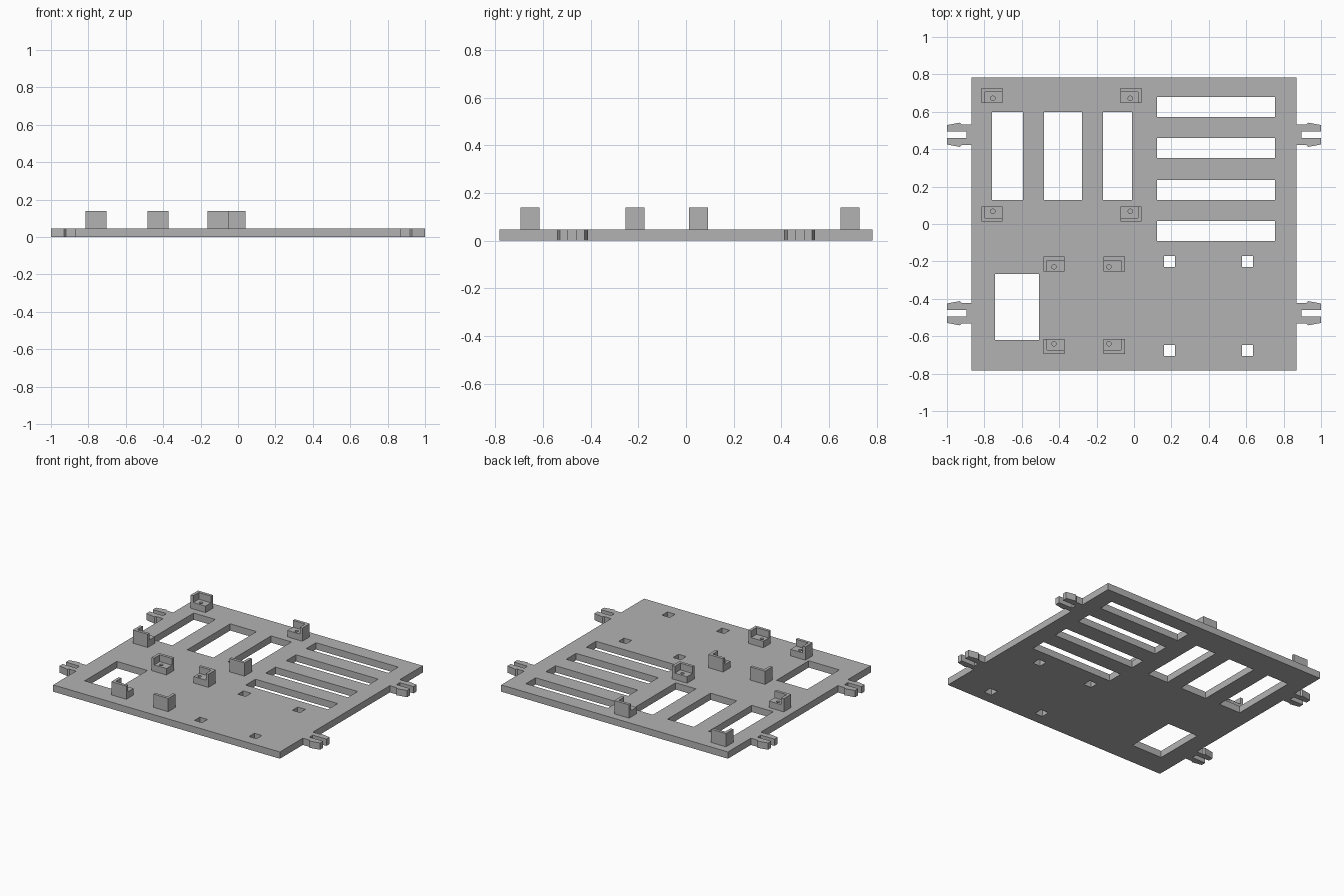
import bpy, bmesh
from mathutils import Matrix, Vector

cube = bpy.data.objects.get("Cube")
if cube:
    bpy.data.objects.remove(cube)

grey = bpy.data.materials.new("plain grey")
grey.use_nodes = True
colour = (0.45, 0.45, 0.45, 1)
grey.diffuse_color = colour
grey.node_tree.nodes["Principled BSDF"].inputs["Base Color"].default_value = colour

THICK = 0.047
SHELF = 0.092
TOP = 0.139


def add_box(bm, x0, x1, y0, y1, z0, z1):
    size = Vector((x1 - x0, y1 - y0, z1 - z0))
    mid = Vector((x0 + x1, y0 + y1, z0 + z1)) / 2
    bmesh.ops.create_cube(bm, size=1, matrix=Matrix.Translation(mid) @ Matrix.Diagonal(size).to_4x4())


def make_object(name, bm):
    bmesh.ops.recalc_face_normals(bm, faces=bm.faces)
    mesh = bpy.data.meshes.new(name)
    bm.to_mesh(mesh)
    bm.free()
    mesh.materials.append(grey)
    obj = bpy.data.objects.new(name, mesh)
    bpy.context.collection.objects.link(obj)
    return obj


def cut(obj, bm):
    """Subtract the cutter, bake the result and drop the cutter."""
    cutter = make_object("cutter", bm)
    cutter.hide_render = True
    mod = obj.modifiers.new("cut", 'BOOLEAN')
    mod.operation, mod.solver, mod.object = 'DIFFERENCE', 'EXACT', cutter
    bpy.context.view_layer.objects.active = obj
    bpy.ops.object.modifier_apply(modifier=mod.name)
    bpy.data.objects.remove(cutter)


# Base plate with its windows, vent slots and square holes
bm = bmesh.new()
add_box(bm, -0.87, 0.87, -0.783, 0.783, 0, THICK)
base_plate = make_object("base_plate", bm)

holes = [(x0, x1, 0.128, 0.6) for x0, x1 in ((-0.76, -0.594), (-0.48, -0.278), (-0.166, -0.01))]
holes += [(0.123, 0.754, y, y + 0.107) for y in (0.572, 0.353, 0.128, -0.091)]
holes += [(-0.743, -0.508, -0.62, -0.267)]
holes += [(x, x + 0.059, y, y + 0.059) for x in (0.16, 0.578) for y in (-0.706, -0.23)]
bm = bmesh.new()
for x0, x1, y0, y1 in holes:
    add_box(bm, x0, x1, y0, y1, -0.1, 0.1)
cut(base_plate, bm)


# Corner holders: a block with an open pocket, walls on two sides and a screw hole
def corner_holder(name, x, y, hole_x, side, end):
    hx, hy, wall = 0.057, 0.04, 0.02
    bm = bmesh.new()
    add_box(bm, x - hx, x + hx, y - hy, y + hy, THICK, TOP)
    holder = make_object(name, bm)
    px, py = x - side * wall, y - end * wall
    bm = bmesh.new()
    add_box(bm, px - hx, px + hx, py - hy, py + hy, SHELF, TOP + 0.1)
    cut(holder, bm)
    bm = bmesh.new()
    bmesh.ops.create_cone(bm, cap_ends=True, segments=24, radius1=0.012, radius2=0.012, depth=0.08,
                          matrix=Matrix.Translation((hole_x, y - end * 0.015, SHELF)))
    cut(holder, bm)


columns = {
    "rear": [(-0.759, -0.755, -1), (-0.016, -0.02, 1)],
    "front": [(-0.428, -0.428, -1), (-0.106, -0.134, 1)],
}
rows = {"rear": [(0.687, 1), (0.053, -1)], "front": [(-0.214, 1), (-0.655, -1)]}
for group in columns:
    for x, hole_x, side in columns[group]:
        for y, end in rows[group]:
            name = f"{group}_holder_{'left' if side > 0 else 'right'}_{'back' if end > 0 else 'front'}"
            corner_holder(name, x, y, hole_x, side, end)

# Forked snap clips: half outline from the slot to the barbed tip, mirrored
half = [(0.895, 0.018), (1, 0.018), (1, 0.052), (0.93, 0.065), (0.92, 0.055), (0.87, 0.055)]
outline = half + [(x, -y) for x, y in reversed(half)]
for sx, side in ((1, "left"), (-1, "right")):
    for cy, end in ((0.477, "back"), (-0.477, "front")):
        bm = bmesh.new()
        face = bm.faces.new([bm.verts.new((sx * x, cy + y, 0)) for x, y in outline])
        top = bmesh.ops.extrude_face_region(bm, geom=[face])["geom"]
        bmesh.ops.translate(bm, vec=(0, 0, THICK), verts=[v for v in top if isinstance(v, bmesh.types.BMVert)])
        make_object(f"clip_{side}_{end}", bm)
